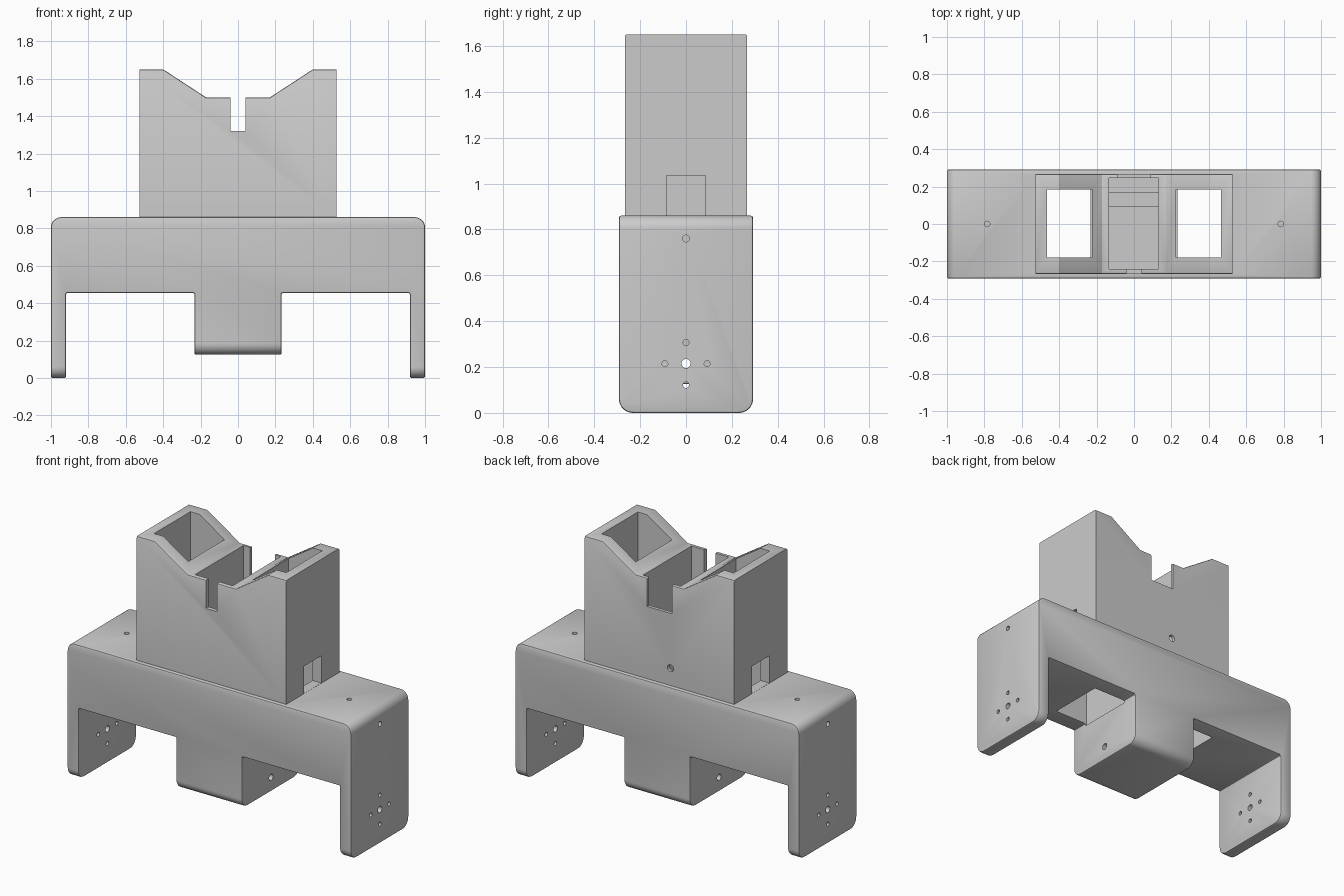
import bpy, bmesh, math
from mathutils import Matrix, Vector

old = bpy.data.objects.get("Cube")
if old:
    bpy.data.objects.remove(old, do_unlink=True)

GREY = (0.6, 0.6, 0.6, 1)
mat = bpy.data.materials.new("plain_grey")
mat.use_nodes = True
mat.diffuse_color = GREY
mat.node_tree.nodes["Principled BSDF"].inputs["Base Color"].default_value = GREY


def make_object(name, bm):
    bmesh.ops.recalc_face_normals(bm, faces=bm.faces)
    mesh = bpy.data.meshes.new(name)
    bm.to_mesh(mesh)
    bm.free()
    mesh.materials.append(mat)
    obj = bpy.data.objects.new(name, mesh)
    bpy.context.collection.objects.link(obj)
    return obj


def extrude_profile(half, depth):
    """Mirror a right-hand outline in x and extrude it along y."""
    pts = half + [(-x, z) for x, z in reversed(half)]
    bm = bmesh.new()
    face = bm.faces.new([bm.verts.new((x, -depth, z)) for x, z in pts])
    ext = bmesh.ops.extrude_face_region(bm, geom=[face])
    verts = [v for v in ext["geom"] if isinstance(v, bmesh.types.BMVert)]
    bmesh.ops.translate(bm, verts=verts, vec=(0, 2 * depth, 0))
    bmesh.ops.recalc_face_normals(bm, faces=bm.faces)
    return bm


def bevel_where(bm, rule, width, segments):
    edges = [e for e in bm.edges
             if rule((e.verts[0].co + e.verts[1].co) / 2,
                     (e.verts[1].co - e.verts[0].co).normalized())]
    bmesh.ops.bevel(bm, geom=edges, offset=width, segments=segments,
                    profile=0.5, affect='EDGES')


def apply_modifier(obj, mod):
    bpy.context.view_layer.objects.active = obj
    with bpy.context.temp_override(object=obj, active_object=obj):
        bpy.ops.object.modifier_apply(modifier=mod.name)


def combine(obj, tool, operation):
    mod = obj.modifiers.new("cut", 'BOOLEAN')
    mod.operation = operation
    mod.solver = 'EXACT'
    mod.object = tool
    apply_modifier(obj, mod)
    bpy.data.objects.remove(tool, do_unlink=True)


def cut_box(obj, x, y, z):
    bm = bmesh.new()
    bmesh.ops.create_cube(bm, size=1)
    for v in bm.verts:
        v.co = [lo + (c + 0.5) * (hi - lo) for c, (lo, hi) in zip(v.co, (x, y, z))]
    combine(obj, make_object("box_cutter", bm), 'DIFFERENCE')


def cut_hole(obj, start, end, radius):
    a, b = Vector(start), Vector(end)
    turn = (b - a).to_track_quat('Z', 'Y').to_matrix().to_4x4()
    bm = bmesh.new()
    bmesh.ops.create_cone(bm, cap_ends=True, segments=20, radius1=radius,
                          radius2=radius, depth=(b - a).length,
                          matrix=Matrix.Translation((a + b) / 2) @ turn)
    combine(obj, make_object("hole_cutter", bm), 'DIFFERENCE')


# Body: slab with two side legs and a central block hanging below
D = 0.292
bm = extrude_profile([(0.233, 0.125), (0.233, 0.455), (0.92, 0.455),
                      (0.92, 0), (1, 0), (1, 0.86)], D)
bevel_where(bm, lambda c, d: abs(d.x) > 0.9 and c.z < 0.2, 0.06, 8)
bevel_where(bm, lambda c, d: abs(d.y) > 0.9 and c.z > 0.8, 0.055, 8)
body = make_object("holder_body", bm)
soft = body.modifiers.new("soft_edges", 'BEVEL')
soft.width, soft.segments = 0.009, 2
soft.limit_method, soft.angle_limit = 'ANGLE', math.radians(40)
apply_modifier(body, soft)

# Tower with sloping top
T = 0.267
bm = extrude_profile([(0.527, 0.7), (0.527, 1.65), (0.4, 1.65), (0.17, 1.5)], T)
bevel_where(bm, lambda c, d: abs(c.y) > T - 0.01 and c.z > 1.45, 0.009, 2)
combine(body, make_object("tower", bm), 'UNION')

# Central pocket with a stepped floor, and the front and rear notches
for front, back, floor in ((-0.24, 0.09, 0.3), (0.089, 0.165, 0.38), (0.164, 0.246, 0.46)):
    cut_box(body, (-0.134, 0.13), (front, back), (floor, 1.8))
cut_box(body, (-0.04, 0.04), (-0.4, -0.2), (1.32, 1.8))
cut_box(body, (-0.087, 0.087), (0.2, 0.4), (1.32, 1.8))

# Rear hole into the pocket, and the axle bore
cut_hole(body, (-0.077, 0.2, 0.97), (-0.077, 0.4, 0.97), 0.022)
cut_hole(body, (-1.1, 0, 0.215), (1.1, 0, 0.215), 0.02)

for s in (-1, 1):
    # Side wells, cable slots and screw holes
    cut_box(body, sorted((s * 0.225, s * 0.465)), (-0.18, 0.185), (0.44, 1.8))
    cut_box(body, sorted((s * 0.44, s * 0.6)), (-0.086, 0.086), (0.861, 1.035))
    for y, z in ((-0.092, 0.215), (0.092, 0.215), (0, 0.307), (0, 0.122)):
        cut_hole(body, (s * 0.88, y, z), (s * 1.1, y, z), 0.013)
    cut_hole(body, (s * 0.88, 0, 0.76), (s * 1.1, 0, 0.76), 0.015)
    cut_hole(body, (s * 0.785, 0, 0.72), (s * 0.785, 0, 0.95), 0.015)

# Smooth rounded edges, crisp corners
bpy.ops.object.select_all(action='DESELECT')
body.select_set(True)
bpy.context.view_layer.objects.active = body
bpy.ops.object.shade_smooth_by_angle(angle=math.radians(30))
